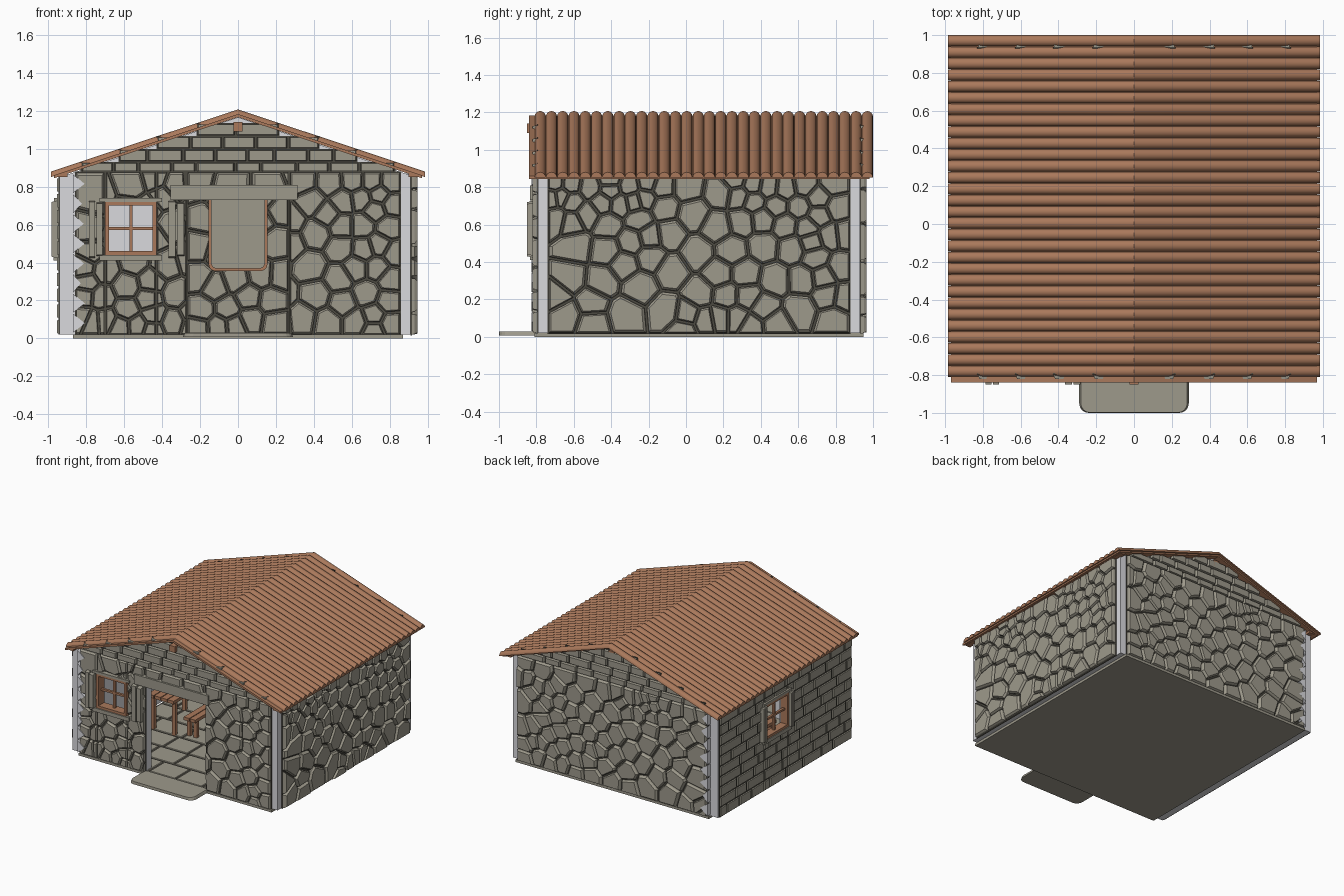
import bpy, bmesh, math, random
from mathutils import Vector

if "Cube" in bpy.data.objects:
    bpy.data.objects.remove(bpy.data.objects["Cube"])

random.seed(4)


def material(name, rgb):
    m = bpy.data.materials.new(name)
    m.diffuse_color = (*rgb, 1)
    m.use_nodes = True
    m.node_tree.nodes["Principled BSDF"].inputs["Base Color"].default_value = m.diffuse_color
    return m


STONE = material("grey stone", (0.34, 0.32, 0.26))
MORTAR = material("dark mortar", (0.075, 0.07, 0.055))
PLASTER = material("pale plaster", (0.70, 0.70, 0.73))
WOOD = material("brown wood", (0.40, 0.19, 0.105))


def finish(name, bm, mat, smooth=False):
    bmesh.ops.recalc_face_normals(bm, faces=bm.faces)
    me = bpy.data.meshes.new(name)
    bm.to_mesh(me)
    bm.free()
    me.materials.append(mat)
    ob = bpy.data.objects.new(name, me)
    bpy.context.collection.objects.link(ob)
    if smooth:
        bpy.context.view_layer.objects.active = ob
        ob.select_set(True)
        bpy.ops.object.shade_smooth_by_angle(angle=math.radians(40))
        ob.select_set(False)
    return ob


# ---- flat polygon tools
def clip(poly, p, n):
    out = []
    for i, a in enumerate(poly):
        b = poly[(i + 1) % len(poly)]
        da, db = (a - p).dot(n), (b - p).dot(n)
        if da <= 0:
            out.append(a)
        if (da < 0 < db) or (db < 0 < da):
            out.append(a.lerp(b, da / (da - db)))
    return out


def rect(u0, u1, v0, v1):
    return [Vector(p) for p in ((u0, v0), (u1, v0), (u1, v1), (u0, v1))]


def cut_holes(polys, holes):
    X, Y = Vector((1, 0)), Vector((0, 1))
    for u0, u1, v0, v1 in holes:
        a, b = Vector((u0, v0)), Vector((u1, v1))
        parts = []
        for p in polys:
            mid = clip(clip(p, a, -X), b, X)
            parts += [clip(p, a, X), clip(p, b, -X), clip(mid, a, Y), clip(mid, b, -Y)]
        polys = [p for p in parts if len(p) > 2]
    return polys


def inset(poly, g):
    out = poly
    for i, a in enumerate(poly):
        e = poly[(i + 1) % len(poly)] - a
        if e.length > 1e-5 and len(out) > 2:
            n = Vector((e.y, -e.x)).normalized()
            out = clip(out, a - n * g, n)
    return out


def cells(u0, u1, v0, v1, n):
    """Irregular stone pattern: each cell is the area nearest to one seed."""
    seeds = [Vector((random.uniform(u0, u1), random.uniform(v0, v1))) for _ in range(n)]
    for _ in range(3):
        polys = []
        for s in seeds:
            p = rect(u0, u1, v0, v1)
            for t in seeds:
                if t is not s:
                    p = clip(p, (s + t) / 2, t - s)
            polys.append(p)
        seeds = [sum(p, Vector((0, 0))) / len(p) for p in polys]
    return polys


def courses(u0, u1, v0, v1, h, w):
    """Staggered brick rows with uneven lengths."""
    polys, rows = [], max(1, round((v1 - v0) / h))
    h = (v1 - v0) / rows
    for r in range(rows):
        u = u0
        while u < u1 - 1e-4:
            e = u + w * random.uniform(0.7, 1.25) * (0.5 if u == u0 and r % 2 else 1)
            e = u1 if u1 - e < w * 0.4 else e
            polys.append(rect(u, e, v0 + r * h, v0 + (r + 1) * h))
            u = e
    return polys


def prisms(name, polys, place, d0, d1, mat, gap=0.0, taper=1.0, shoulder=0.6):
    bm = bmesh.new()
    for p in polys:
        if gap:
            p = inset(p, gap)
        if len(p) < 3:
            continue
        c = sum(p, Vector((0, 0))) / len(p)
        levels = [(d0, 1), (d1, 1)]
        if taper < 1:
            levels = [(d0, 1), (d0 + (d1 - d0) * shoulder, 0.985), (d1, taper)]
        rings = [[bm.verts.new(place(*(c + (q - c) * k), d)) for q in p] for d, k in levels]
        bm.faces.new(rings[0])
        bm.faces.new(rings[-1])
        for r, s in zip(rings, rings[1:]):
            for i in range(len(p)):
                j = (i + 1) % len(p)
                bm.faces.new((r[i], r[j], s[j], s[i]))
    return finish(name, bm, mat)


def front(u, v, d): return (u, -0.79 - d, v)
def back(u, v, d): return (u, 0.93 + d, v)
def right(u, v, d): return (0.91 + d, u, v)
def left(u, v, d): return (-0.94 - d, u, v)
def inner(u, v, d): return (u, 0.87 - d, v)
def floor(u, v, d): return (u, v, 0.018 + d)


def box(name, x0, x1, y0, y1, z0, z1, mat):
    return prisms(name, [rect(x0, x1, y0, y1)], lambda u, v, d: (u, v, d), z0, z1, mat)


def clad(name, polys, base, holes, place, depth, taper=0.86):
    """Stones over a thin mortar bed."""
    prisms(name + "_mortar", cut_holes(base, holes), place, 0, 0.006, MORTAR)
    prisms(name + "_stones", cut_holes(polys, holes), place, 0, depth, STONE, 0.006, taper)


DOOR = (-0.27, 0.27, 0.0, 0.73)
WINDOW = (-0.70, -0.43, 0.44, 0.72)
SIDE_WINDOW = (0.05, 0.35, 0.44, 0.72)

# ---- plaster wall shells, gabled at front and back
gable = [Vector(p) for p in ((-0.94, 0.02), (0.91, 0.02), (0.91, 0.86), (0, 1.165), (-0.94, 0.85))]
prisms("front_wall", cut_holes([gable], [DOOR, WINDOW]), front, -0.06, 0, PLASTER)
prisms("back_wall", [gable], back, -0.06, 0, PLASTER)
prisms("right_wall", [rect(-0.73, 0.87, 0.02, 0.87)], right, -0.06, 0, PLASTER)
prisms("left_wall", cut_holes([rect(-0.73, 0.87, 0.02, 0.86)], [SIDE_WINDOW]), left, -0.06, 0, PLASTER)

# ---- stone cladding
a = (-0.86, 0.86, 0.015, 0.88)
clad("front_wall", cells(*a, 90), [rect(*a)], [DOOR, WINDOW], front, 0.03)
clad("back_wall", cells(*a, 90), [rect(*a)], [], back, 0.035)
a = (-0.74, 0.88, 0.015, 0.86)
clad("right_wall", cells(*a, 88), [rect(*a)], [], right, 0.035)
a = (-0.78, 0.92, 0.02, 0.85)
clad("left_wall", courses(*a, 0.083, 0.2), [rect(*a)], [SIDE_WINDOW], left, 0.015, 0.94)
a = (-0.27, 0.27, 0.02, 0.88)
clad("inner_chimney", cells(*a, 30), [rect(*a)], [], inner, 0.03)

# ---- stepped brick rows in both gables
for side, place in (("front", front), ("back", back)):
    for i, (half, z) in enumerate(((0.83, 0.875), (0.63, 0.93), (0.43, 0.998), (0.22, 1.066))):
        a = (-half, half, z, (0.93, 0.998, 1.066, 1.135)[i])
        clad(f"{side}_gable_row_{i}", courses(*a, 0.07, 0.17), [rect(*a)], [], place, 0.03, 0.93)

# ---- ragged plaster edges at the left corners
for side, place in (("front", front), ("back", back)):
    teeth = [[Vector((-0.87, z)), Vector((-0.80 - random.random() * 0.03, z + 0.05)), Vector((-0.87, z + 0.10))]
             for z in [0.03 + 0.105 * i for i in range(8)]]
    prisms(side + "_ragged_edge", teeth, place, 0, 0.036, PLASTER)

# ---- base, floor tiles and rounded doorstep
box("base_slab", -0.87, 0.87, -0.81, 0.95, 0, 0.02, STONE)
a = (-0.86, 0.84, -0.79, 0.86)
clad("floor", courses(*a, 0.22, 0.27), [rect(*a)], [], floor, 0.012, 0.96)


def rounded(u0, u1, v0, v1, r):
    """Rectangle whose two low-v corners are round."""
    pts = [Vector((u1, v1)), Vector((u0, v1))]
    for cx, start in ((u0 + r, math.pi), (u1 - r, 1.5 * math.pi)):
        pts += [Vector((cx + r * math.cos(start + k * math.pi / 8), v0 + r + r * math.sin(start + k * math.pi / 8)))
                for k in range(5)]
    return pts


prisms("doorstep", [rounded(-0.29, 0.29, -1.0, -0.79, 0.05)], lambda u, v, d: (u, v, d), 0.006, 0.028, STONE, 0, 0.97)

# ---- framed panel on the chimney
prisms("panel_frame", [rounded(-0.155, 0.155, 0.355, 0.79, 0.035)], inner, 0.02, 0.05, WOOD)
prisms("panel_face", [rounded(-0.142, 0.142, 0.368, 0.78, 0.03)], inner, 0.04, 0.058, STONE)

# ---- door lintel and ridge beam
prisms("door_lintel", [rect(-0.36, 0.32, 0.73, 0.81)], front, 0, 0.045, STONE, 0, 0.985)
box("ridge_beam", -0.025, 0.025, -0.85, 0.96, 1.09, 1.14, WOOD)


# ---- windows: wooden frame with cross bars, stone sill, plank shutters
def window(name, hole, place, out, shutters):
    u0, u1, v0, v1 = hole
    t, m = 0.02, ((u0 + u1) / 2, (v0 + v1) / 2)
    ring = cut_holes([rect(*hole)], [(u0 + t, u1 - t, v0 + t, v1 - t)])
    prisms(name + "_frame", ring, place, -0.04, out * 0.6, WOOD)
    bars = [rect(m[0] - 0.008, m[0] + 0.008, v0, v1), rect(u0, u1, m[1] - 0.008, m[1] + 0.008)]
    prisms(name + "_bars", bars, place, -0.02, 0.0, WOOD)
    prisms(name + "_sill", [rect(u0 - 0.03, u1 + 0.03, v0 - 0.03, v0)], place, 0, out * 0.75, STONE)
    prisms(name + "_lintel", [rect(u0 - 0.03, u1 + 0.03, v1, v1 + 0.02)], place, 0, out * 0.7, STONE)
    planks = []
    for s0, s1 in shutters:
        mid = (s0 + s1) / 2
        planks += [rect(s0, mid, v0 - 0.02, v1 + 0.01), rect(mid, s1, v0 - 0.01, v1)]
    prisms(name + "_shutters", planks, place, 0, out, STONE, 0.003, 0.95)


window("front_window", WINDOW, front, 0.06, ((-0.79, -0.71), (-0.37, -0.28)))
window("side_window", SIDE_WINDOW, left, 0.042, ((0.0, 0.05), (0.35, 0.40)))

# ---- table and bench inside
for name, x0, x1, y0, y1, h, slats in (("table", -0.68, -0.44, -0.2, 0.3, 0.32, 4), ("bench", -0.39, -0.28, -0.15, 0.25, 0.19, 2)):
    w = (x1 - x0) / slats
    tops = [rect(x0 + i * w, x0 + (i + 1) * w, y0, y1) for i in range(slats)]
    prisms(name + "_top", tops, lambda u, v, d: (u, v, d), h - 0.025, h, WOOD, 0.003)
    legs = [rect(x - 0.015, x + 0.015, y - 0.015, y + 0.015)
            for x in (x0 + 0.025, x1 - 0.025) for y in (y0 + 0.05, y1 - 0.05)]
    prisms(name + "_legs", legs, lambda u, v, d: (u, v, d), 0.02, h - 0.025, WOOD)

# ---- roof: deck on both slopes, eave beams, half-round tiles
RUN, DROP = 0.985, 0.322
for side, s in (("left", -1), ("right", 1)):
    deck = [Vector(p) for p in ((0, 1.182), (s * 0.97, 1.182 - DROP), (s * 0.97, 1.166 - DROP), (0, 1.166))]
    prisms(side + "_roof_deck", [deck], lambda u, v, d: (u, d, v), -0.84, 0.98, WOOD)
    box(side + "_eave_beam", *sorted((s * 0.90, s * 0.945)), -0.835, 0.97, 0.85, 0.868, WOOD)
    bm = bmesh.new()
    count = 30
    pitch = 1.81 / count
    for i in range(count):
        yc = -0.81 + pitch * (i + 0.5)
        arc = [(yc + 0.0295 * math.cos(k * math.pi / 8), 0.029 * math.sin(k * math.pi / 8)) for k in range(9)]
        top = [bm.verts.new((0, y, 1.178 + z)) for y, z in arc]
        low = [bm.verts.new((s * RUN, y, 1.178 - DROP * RUN / 0.97 + z)) for y, z in arc]
        bm.faces.new(top)
        bm.faces.new(low)
        for k in range(9):
            j = (k + 1) % 9
            bm.faces.new((top[k], top[j], low[j], low[k]))
    finish(side + "_roof_tiles", bm, WOOD, smooth=True)
